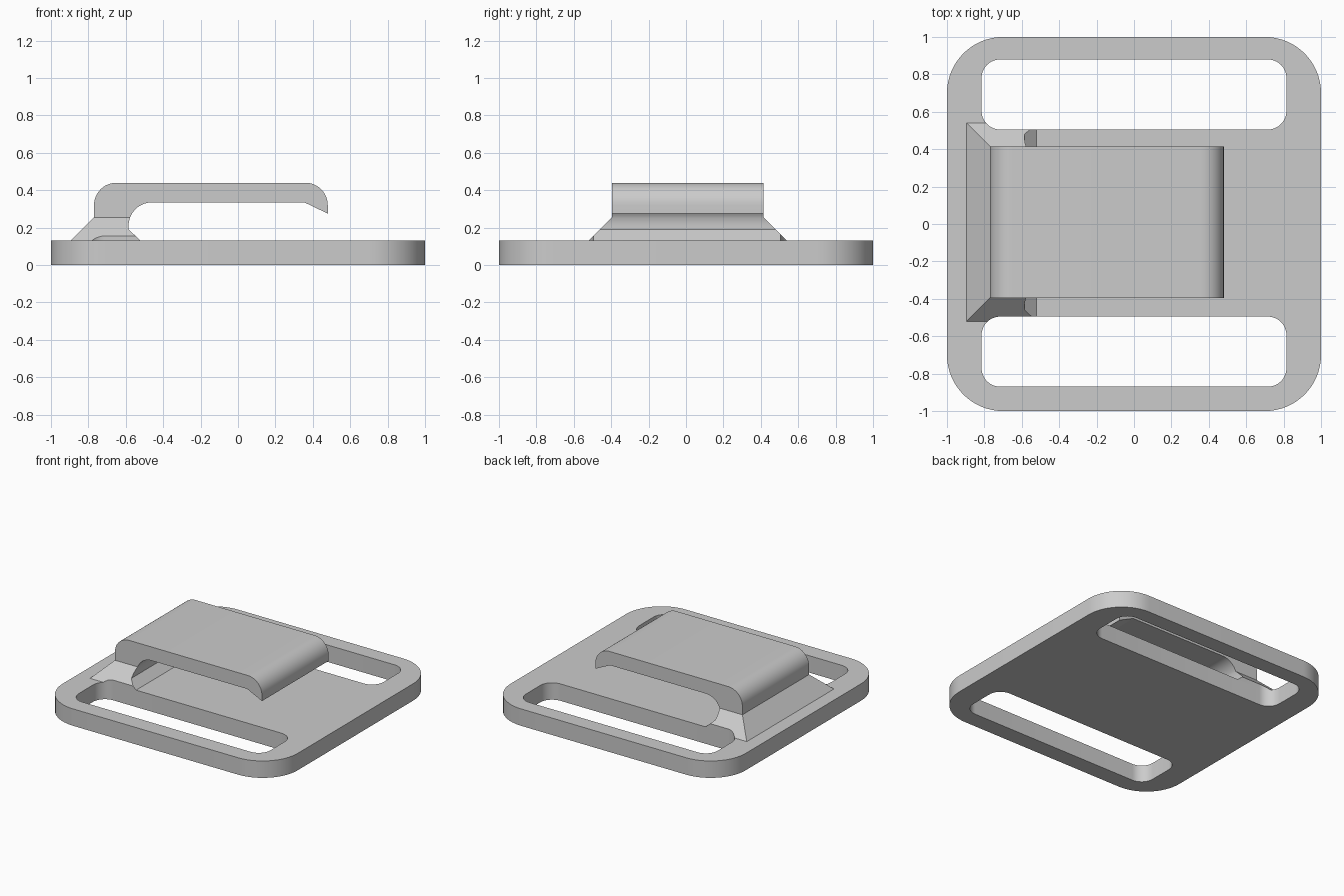
import bpy
import bmesh
from math import radians, sin, cos

if "Cube" in bpy.data.objects:
    bpy.data.objects.remove(bpy.data.objects["Cube"])

GREY = 0.6
grey = bpy.data.materials.new("plain grey")
grey.use_nodes = True
grey.diffuse_color = (GREY, GREY, GREY, 1)
grey.node_tree.nodes["Principled BSDF"].inputs["Base Color"].default_value = (GREY, GREY, GREY, 1)

PLATE_TOP = 0.13
CLIP_Y, CLIP_HALF, FOOT_TOP = 0.01, 0.405, 0.255


def arc(cx, cy, r, start, end, steps):
    angles = [radians(start + (end - start) * i / steps) for i in range(steps + 1)]
    return [(cx + r * cos(a), cy + r * sin(a)) for a in angles]


def rounded_rect(x0, x1, y0, y1, r, steps=12):
    corners = [(x1 - r, y1 - r), (x0 + r, y1 - r), (x0 + r, y0 + r), (x1 - r, y0 + r)]
    return [p for i, (x, y) in enumerate(corners)
            for p in arc(x, y, r, 90 * i, 90 * i + 90, steps)]


def finish(name, bm):
    bmesh.ops.recalc_face_normals(bm, faces=bm.faces)
    mesh = bpy.data.meshes.new(name)
    bm.to_mesh(mesh)
    bm.free()
    mesh.materials.append(grey)
    obj = bpy.data.objects.new(name, mesh)
    bpy.context.collection.objects.link(obj)
    return obj


def slab(name, outline, z0, z1):
    bm = bmesh.new()
    face = bm.faces.new([bm.verts.new((x, y, z0)) for x, y in outline])
    top = bmesh.ops.extrude_face_region(bm, geom=[face], use_keep_orig=True)["geom"]
    for v in top:
        if isinstance(v, bmesh.types.BMVert):
            v.co.z = z1
    return finish(name, bm)


def clip_body(name, foot, arm):
    """Sweep the side profile across y; the foot flares outward below FOOT_TOP."""
    bm = bmesh.new()
    rows = []
    for side in (-1, 1):
        row = []
        for x, z in foot + arm:
            half = CLIP_HALF + max(0, FOOT_TOP - z)
            row.append(bm.verts.new((x, CLIP_Y + side * half, z)))
        # Foot cap and arm cap share the edge at FOOT_TOP
        n = len(foot)
        bm.faces.new(row[:n])
        bm.faces.new([row[0]] + row[n - 1:])
        rows.append(row)
    a, b = rows
    for i in range(len(a)):
        j = (i + 1) % len(a)
        bm.faces.new((a[i], a[j], b[j], b[i]))
    return finish(name, bm)


# Base plate
plate = slab("base_plate", rounded_rect(-1, 1, -1, 1, 0.3, 16), 0, PLATE_TOP)

# Bent clip: flared foot, then the overhanging arm with a bevelled lip
inner_bend = arc(-0.46, 0.21, 0.125, 180, 90, 14)
low = [p for p in inner_bend if p[1] < FOOT_TOP]
high = [p for p in inner_bend if p[1] > FOOT_TOP]
foot = ([(-0.77, FOOT_TOP), (-0.895, PLATE_TOP), (-0.52, PLATE_TOP), (-0.585, 0.19)]
        + low + [(-0.577, FOOT_TOP)])
arm = (high + [(0.355, 0.335), (0.48, 0.275)]
       + arc(0.36, 0.32, 0.12, 0, 90, 12)
       + arc(-0.65, 0.32, 0.12, 90, 180, 12))
clip = clip_body("bent_clip", foot, arm)

# Strap slots pass through the plate and trim the foot
for label, y0, y1 in (("front", -0.87, -0.495), ("back", 0.505, 0.88)):
    cutter = slab(label + "_slot_cutter", rounded_rect(-0.815, 0.815, y0, y1, 0.1), -0.1, 0.6)
    cutter.hide_render = True
    for obj in (plate, clip):
        mod = obj.modifiers.new(label + " slot", 'BOOLEAN')
        mod.operation = 'DIFFERENCE'
        mod.solver = 'EXACT'
        mod.object = cutter
        bpy.context.view_layer.objects.active = obj
        bpy.ops.object.modifier_apply(modifier=mod.name)
    bpy.data.objects.remove(cutter)

# Smooth the rounded corners, keep hard edges
bpy.ops.object.select_all(action='DESELECT')
for obj in (plate, clip):
    obj.select_set(True)
bpy.context.view_layer.objects.active = plate
bpy.ops.object.shade_smooth_by_angle(angle=radians(25))
